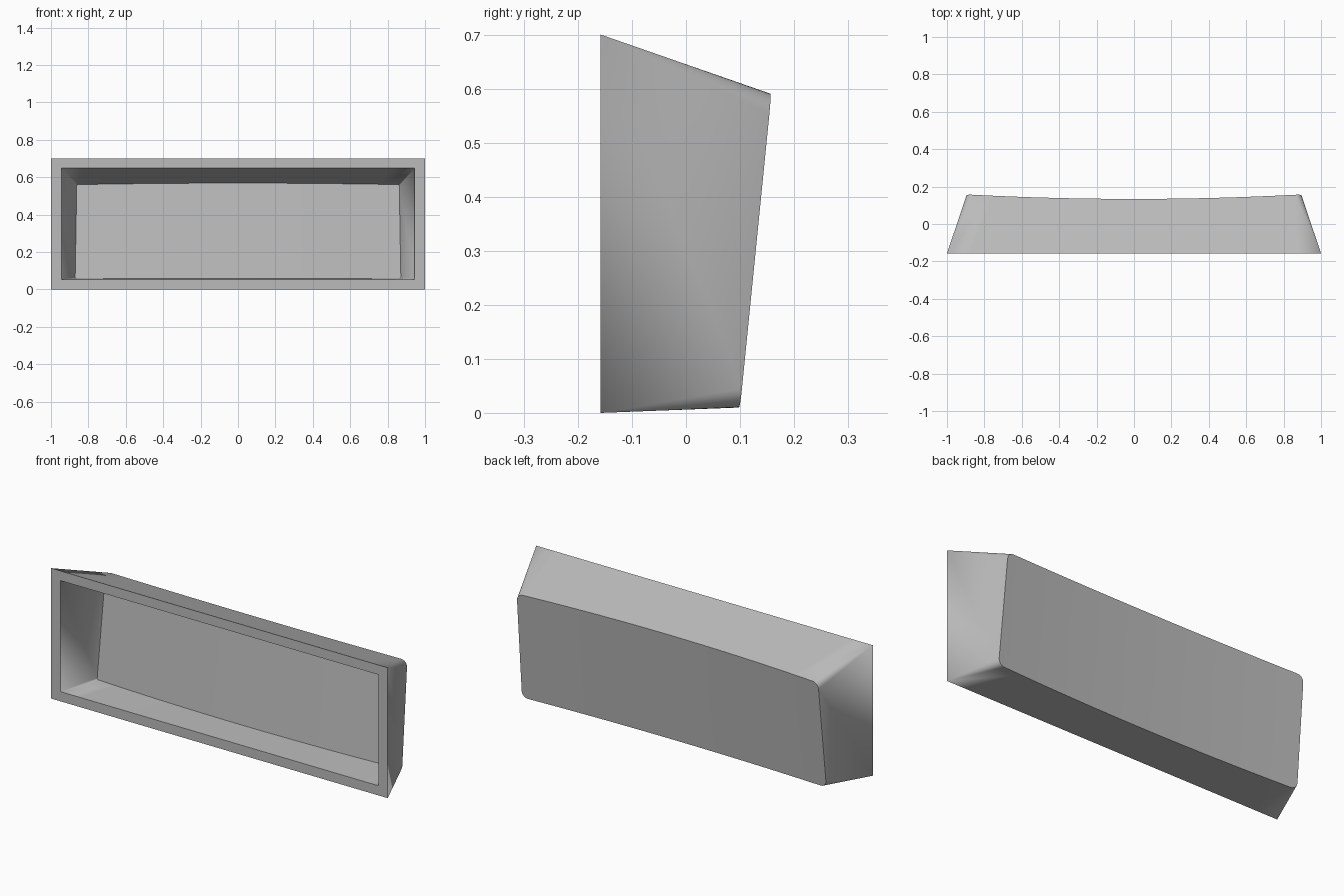
import bpy
import bmesh
from math import sin, cos, pi

cube = bpy.data.objects.get("Cube")
if cube:
    bpy.data.objects.remove(cube, do_unlink=True)

ARC, SPAN = 6, 16      # segments per rounded corner and along the width


def columns(half, low, high, radius):
    """Rounded rectangle as left-to-right columns (x, bottom z, top z)."""
    arc = [(half - radius + radius * cos(a), radius * (1 - sin(a)))
           for a in (pi / 2 * i / ARC for i in range(ARC + 1))]
    inner = half - radius
    cols = [(-x, low + d, high - d) for x, d in arc]
    cols += [(inner * (2 * i / SPAN - 1), low, high) for i in range(1, SPAN)]
    cols += [(x, low + d, high - d) for x, d in reversed(arc)]
    return cols


def front_point(x, z):
    return (x, -0.158, z)


def back_panel(half, low, high, y_low, y_high):
    """Leaning panel, bowed inward across the width, following the wall slopes."""
    def place(x, z):
        t = (z - low) / (high - low)
        dip = 0.024 * (1 - (x / half) ** 2)
        y = y_low + (y_high - y_low) * t - dip
        return (x * (1.01 - 0.01 * t), y, z + dip * (0.38 * t - 0.04))
    return place


def ring(bm, cols, place):
    low = [bm.verts.new(place(x, a)) for x, a, b in cols]
    high = [bm.verts.new(place(x, b)) for x, a, b in cols]
    return low, high


def bridge(bm, first, second):
    loop_a = first[0] + first[1][::-1]
    loop_b = second[0] + second[1][::-1]
    for i in range(len(loop_a)):
        j = (i + 1) % len(loop_a)
        bm.faces.new((loop_a[i], loop_a[j], loop_b[j], loop_b[i]))


def cap(bm, pair):
    low, high = pair
    for i in range(len(low) - 1):
        bm.faces.new((low[i], low[i + 1], high[i + 1], high[i]))


# Open box: outer back, outer rim, inner rim, inner back
bm = bmesh.new()
rings = [
    ring(bm, columns(0.895, 0.01, 0.59, 0.035), back_panel(0.895, 0.01, 0.59, 0.1, 0.158)),
    ring(bm, columns(1.0, 0.0, 0.7, 0.0), front_point),
    ring(bm, columns(0.945, 0.052, 0.648, 0.0), front_point),
    ring(bm, columns(0.862, 0.058, 0.56, 0.008), back_panel(0.862, 0.058, 0.56, 0.048, 0.1)),
]
for a, b in zip(rings, rings[1:]):
    bridge(bm, a, b)
cap(bm, rings[0])
cap(bm, rings[-1])
bmesh.ops.remove_doubles(bm, verts=bm.verts, dist=0.00001)
bmesh.ops.recalc_face_normals(bm, faces=bm.faces)

mesh = bpy.data.meshes.new("tapered_open_box")
bm.to_mesh(mesh)
bm.free()
box = bpy.data.objects.new("tapered_open_box", mesh)
bpy.context.collection.objects.link(box)

# Plain grey material
grey = bpy.data.materials.new("light_grey")
grey.use_nodes = True
colour = (0.5, 0.5, 0.5, 1.0)
grey.diffuse_color = colour
grey.node_tree.nodes["Principled BSDF"].inputs["Base Color"].default_value = colour
mesh.materials.append(grey)

# Smooth corners, crisp edges
bpy.ops.object.select_all(action="DESELECT")
box.select_set(True)
bpy.context.view_layer.objects.active = box
bpy.ops.object.shade_smooth_by_angle(angle=pi / 6)
